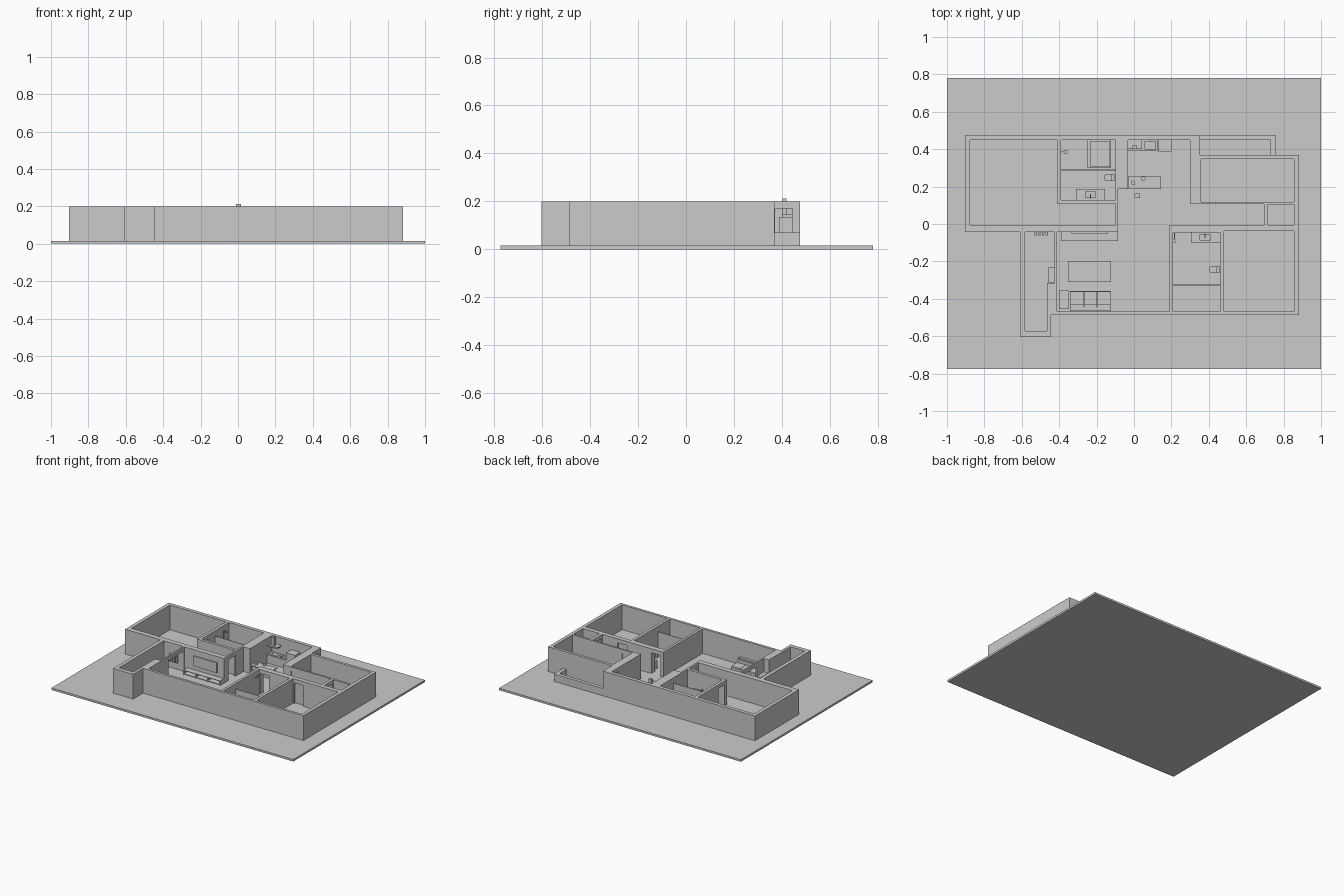
import bpy, bmesh

if "Cube" in bpy.data.objects:
    bpy.data.objects.remove(bpy.data.objects["Cube"])

FLOOR, TOP, DOOR = 0.015, 0.2, 0.17


def mesh_object(name, bm):
    bmesh.ops.recalc_face_normals(bm, faces=bm.faces)
    me = bpy.data.meshes.new(name)
    bm.to_mesh(me)
    bm.free()
    ob = bpy.data.objects.new(name, me)
    bpy.context.collection.objects.link(ob)
    return ob


def prisms(name, outlines, z0, z1):
    """Extrude one or more flat outlines between two heights."""
    bm = bmesh.new()
    for pts in outlines:
        face = bm.faces.new([bm.verts.new((x, y, z0)) for x, y in pts])
        new = bmesh.ops.extrude_face_region(bm, geom=[face])["geom"]
        for v in new:
            if isinstance(v, bmesh.types.BMVert):
                v.co.z = z1
    return mesh_object(name, bm)


def rect(x0, x1, y0, y1):
    return [(x0, y0), (x1, y0), (x1, y1), (x0, y1)]


def box(name, x0, x1, y0, y1, z0, z1):
    return prisms(name, [rect(x0, x1, y0, y1)], z0, z1)


def rod(name, x, y, z0, z1, r, sides=16):
    bpy.ops.mesh.primitive_cylinder_add(vertices=sides, radius=r, depth=z1 - z0,
                                        location=(x, y, (z0 + z1) / 2))
    ob = bpy.context.object
    ob.name = name
    bpy.ops.object.shade_smooth_by_angle()
    return ob


def cut(ob, cutter):
    m = ob.modifiers.new("cut", "BOOLEAN")
    m.operation, m.solver, m.object = "DIFFERENCE", "EXACT", cutter
    dg = bpy.context.evaluated_depsgraph_get()
    me = bpy.data.meshes.new_from_object(ob.evaluated_get(dg))
    ob.modifiers.clear()
    ob.data = me
    bpy.data.objects.remove(cutter)


# Ground slab
box("ground_slab", -1, 1, -0.775, 0.78, 0, FLOOR)

# Walls: outer block with rooms and doorways cut out
walls = prisms("walls", [[(-.904, .476), (.353, .476), (.353, .369), (.882, .369),
                          (.882, -.487), (-.444, -.487), (-.444, -.603), (-.61, -.603),
                          (-.61, -.043), (-.904, -.043)]], FLOOR, TOP)
rooms = [
    [(-.412, -.468), (.19, -.468), (.19, -.005), (.695, -.005), (.695, .107), (.299, .107),
     (.299, .449), (-.032, .449), (-.032, .187), (-.086, .187), (-.086, -.043), (-.412, -.043)],
    [(-.583, -.572), (-.465, -.572), (-.465, -.315), (-.424, -.315), (-.424, -.043), (-.583, -.043)],
    [(-.877, .449), (-.412, .449), (-.412, .107), (-.1, .107), (-.1, -.005), (-.877, -.005)],
    rect(-.39, -.1, .128, .449),
    rect(.358, .856, .118, .348),
    rect(.717, .856, -.005, .103),
    rect(.209, .46, -.468, -.046),
    rect(.481, .856, -.468, -.038),
]
cut(walls, prisms("room_cutter", rooms, 0, 0.3))
doorways = [
    rect(-.43, -.405, -.23, -.05),    # entrance to living room
    rect(-.105, -.08, .01, .095),     # left bedroom
    rect(-.42, -.38, .135, .205),     # left bathroom
    rect(.215, .29, -.055, .0),       # right bathroom
    rect(.49, .57, -.05, .0),         # lower right bedroom
    rect(.365, .445, .1, .125),       # upper right bedroom
    rect(.69, .722, .012, .09),       # closet
    rect(.29, .36, .372, .445),       # balcony
]
cut(walls, prisms("doorway_cutter", doorways, 0, DOOR))

# Balcony parapet
prisms("balcony_parapet", [[(.353, .476), (.76, .476), (.76, .369), (.73, .369),
                            (.73, .449), (.353, .449)]], FLOOR, 0.07)

# Closed door leaves with knobs
for i, (x0, x1, y) in enumerate([(.49, .57, -.02), (.365, .445, .112)]):
    box(f"door_{i}", x0, x1, y - .004, y + .004, FLOOR, DOOR)
    for s in (-1, 1):
        box(f"door_knob_{i}_{s}", x1 - .013, x1 - .008, y - .003 + s * .006, y + .003 + s * .006, .082, .087)

# Bathroom screens
box("left_bath_screen", -.39, -.1, .287, .291, FLOOR, .16)
box("right_bath_screen", .209, .46, -.328, -.324, FLOOR, .16)

# Bathtub
tub = box("bathtub", -.25, -.123, .3, .449, FLOOR, .055)
cut(tub, box("tub_cutter", -.232, -.13, .307, .442, .022, .08))


def vanity(side, x0, x1, y0, y1, sink, wall):
    """Cabinet with sunken basin and tap against the wall at y = wall."""
    s = 1 if wall > (y0 + y1) / 2 else -1
    yc = (y0 + y1) / 2
    top = box(f"{side}_vanity", x0, x1, y0, y1, FLOOR, .075)
    cut(top, box("basin_cutter", sink - .026, sink + .026, yc - .016, yc + .016, .062, .1))
    rod(f"{side}_tap", sink, yc + s * .02, .075, .09, .0025, 10)
    box(f"{side}_spout", sink - .002, sink + .002, yc - .002, yc + .02, .088, .091) if s > 0 else \
        box(f"{side}_spout", sink - .002, sink + .002, yc - .02, yc + .002, .088, .091)


def toilet(side, wall_x, y):
    box(f"{side}_toilet_tank", wall_x - .016, wall_x, y - .019, y + .019, FLOOR, .075)
    prisms(f"{side}_toilet_bowl", [[(wall_x - .016, y - .018), (wall_x - .045, y - .018),
           (wall_x - .055, y - .01), (wall_x - .055, y + .01),
           (wall_x - .045, y + .018), (wall_x - .016, y + .018)]], FLOOR, .047)


def shower(side, x, y, dx, dy):
    rod(f"{side}_shower_pipe", x, y, .07, .165, .0025, 10)
    box(f"{side}_shower_arm", min(x, x + dx), max(x, x + dx) + .003,
        min(y, y + dy), max(y, y + dy) + .003, .161, .165)
    rod(f"{side}_shower_head", x + dx, y + dy, .156, .161, .011)


vanity("left", -.31, -.155, .128, .187, -.232, .128)
vanity("right", .305, .46, -.1, -.046, .38, -.046)
toilet("left", -.105, .248)
toilet("right", .457, -.244)
shower("left", -.387, .385, .022, 0)
shower("right", .215, -.05, 0, -.04)

# Kitchen counter with sink, hob and hood
counter = box("kitchen_counter", -.032, .125, .39, .449, FLOOR, .078)
cut(counter, box("sink_cutter", .06, .115, .4, .44, .062, .1))
rod("kitchen_tap", .088, .444, .078, .1, .0025, 10)
box("hob", -.028, .045, .398, .442, .078, .081)
for i in range(4):
    rod(f"burner_{i}", -.01 + .036 * (i % 2), .41 + .02 * (i // 2), .081, .084, .008)
box("hood", -.032, .043, .4, .449, .135, .145)
box("hood_chimney", -.01, .015, .402, .42, .145, .212)
box("fridge", .127, .2, .388, .449, FLOOR, .135)

# Kitchen island with bowls and stool
box("island_body", -.022, .137, .195, .25, FLOOR, .072)
box("island_top", -.03, .145, .187, .257, .072, .078)
rod("island_bowl", .05, .242, .078, .09, .012)
rod("island_pot", -.005, .22, .078, .092, .012)
box("stool_seat", .003, .033, .138, .164, .053, .058)
for x in (.005, .028):
    for y in (.14, .159):
        box("stool_leg", x, x + .003, y, y + .003, FLOOR, .053)

# Television and low console
box("television", -.335, -.14, -.051, -.043, .08, .155)
box("console_top", -.39, -.086, -.09, -.043, .046, .05)
box("console_base", -.39, -.086, -.09, -.043, FLOOR + .005, .024)
for i in range(4):
    x = -.39 + i * .3 / 3
    box(f"console_divider_{i}", x, x + .004, -.088, -.043, FLOOR, .046)

# Coffee table
box("coffee_table_top", -.353, -.123, -.31, -.198, .042, .047)
box("coffee_table_shelf", -.343, -.133, -.3, -.208, .024, .027)
for x in (-.35, -.132):
    for y in (-.307, -.207):
        box("coffee_table_leg", x, x + .006, y, y + .006, FLOOR, .042)

# Three-seat sofa and side table
box("sofa_base", -.342, -.123, -.465, -.358, FLOOR + .004, .034)
box("sofa_back", -.342, -.123, -.465, -.445, .034, .075)
for i in range(3):
    x = -.342 + i * .073
    box(f"sofa_seat_{i}", x + .001, x + .072, -.43, -.36, .034, .046)
    box(f"sofa_cushion_{i}", x + .001, x + .072, -.445, -.43, .034, .07)
box("side_table", -.402, -.348, -.455, -.355, FLOOR, .045)

# Entrance shoe cabinet and coat hooks
box("shoe_cabinet", -.458, -.424, -.313, -.23, FLOOR, .1)
box("hook_rail", -.535, -.46, -.047, -.043, .115, .125)
for i in range(4):
    x = -.53 + i * .02
    box(f"coat_hook_{i}", x, x + .005, -.06, -.047, .113, .118)
    box(f"hanging_coat_{i}", x - .003, x + .009, -.062, -.05, .07, .113)
